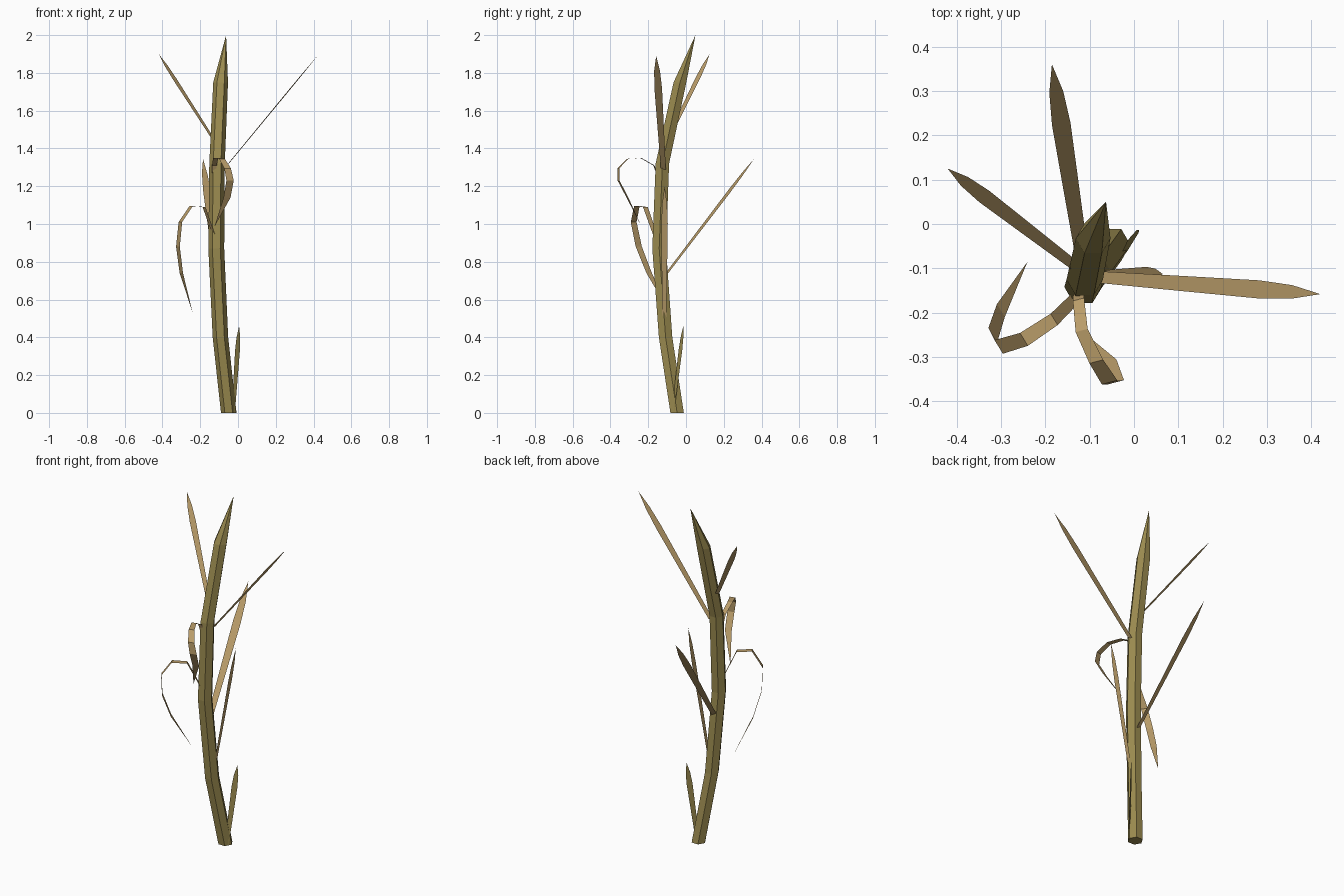
import bpy, bmesh
from math import cos, sin, pi
from mathutils import Vector

if "Cube" in bpy.data.objects:
    bpy.data.objects.remove(bpy.data.objects["Cube"])


def material(name, color):
    m = bpy.data.materials.new(name)
    m.diffuse_color = (*color, 1)
    m.use_nodes = True
    m.node_tree.nodes["Principled BSDF"].inputs["Base Color"].default_value = m.diffuse_color
    return m


STALK = material("dry_stalk", (0.33, 0.26, 0.08))
LEAF = material("dry_leaf", (0.48, 0.33, 0.14))


def finish(bm, name, mat):
    me = bpy.data.meshes.new(name)
    bm.to_mesh(me)
    bm.free()
    me.materials.append(mat)
    ob = bpy.data.objects.new(name, me)
    bpy.context.collection.objects.link(ob)


# Stalk: bent six-sided tube ending in a point
def stalk(rings, tip):
    bm = bmesh.new()
    loops = []
    for x, y, z, r in rings:
        loops.append([bm.verts.new((x + r * cos(i * pi / 3), y + r * sin(i * pi / 3), z))
                      for i in range(6)])
    bm.faces.new(loops[0][::-1])
    for a, b in zip(loops, loops[1:]):
        for i in range(6):
            j = (i + 1) % 6
            bm.faces.new((a[i], a[j], b[j], b[i]))
    top = bm.verts.new(tip)
    for i in range(6):
        bm.faces.new((loops[-1][i], loops[-1][(i + 1) % 6], top))
    finish(bm, "stalk", STALK)


# Leaf: flat ribbon along a path, spread sideways and closing to a tip
def leaf(name, path, side, widths, mat=LEAF):
    bm = bmesh.new()
    side = Vector(side).normalized()
    prev = None
    for p, w in zip(path, widths):
        p = Vector(p)
        pair = (bm.verts.new(p - side * w / 2), bm.verts.new(p + side * w / 2))
        if prev:
            bm.faces.new((prev[0], prev[1], pair[1], pair[0]))
        prev = pair
    bm.faces.new((prev[0], prev[1], bm.verts.new(path[-1])))
    finish(bm, name, mat)


def straight(name, base, tip, side, width, mat=LEAF):
    a, b = Vector(base), Vector(tip)
    path = [a.lerp(b, t) for t in (0, 0.4, 0.72, 0.87, 1)]
    leaf(name, path, side, [width * f for f in (0.65, 0.85, 1, 0.75)], mat)


stalk([(-0.049, -0.047, 0, 0.041), (-0.093, -0.108, 0.40, 0.041),
       (-0.115, -0.142, 0.87, 0.042), (-0.111, -0.125, 1.32, 0.041),
       (-0.092, -0.032, 1.75, 0.039)], (-0.063, 0.05, 2.0))

# Straight rising leaves
straight("right_leaf", (-0.075, -0.12, 1.29), (0.42, -0.158, 1.89), (0.07, 1, -0.1), 0.041)
straight("left_leaf", (-0.125, -0.1, 1.44), (-0.42, 0.125, 1.90), (0.65, 0.78, 0), 0.034)
straight("back_leaf", (-0.11, -0.12, 0.715), (-0.185, 0.36, 1.345), (1, 0.14, -0.45), 0.046)
straight("narrow_leaf", (-0.065, -0.115, 0.50), (0.065, -0.113, 1.20), (0, 1, 0), 0.034)
straight("base_leaf", (-0.025, -0.07, 0.0), (0.006, -0.014, 0.46), (0.8, 0.6, 0), 0.032, STALK)

# Drooping leaves
leaf("left_drooping_leaf",
     [(-0.12, -0.155, 0.92), (-0.18, -0.215, 1.09), (-0.248, -0.26, 1.095),
      (-0.305, -0.277, 1.01), (-0.318, -0.25, 0.88), (-0.30, -0.195, 0.74),
      (-0.24, -0.085, 0.53)],
     (0.52, -0.85, 0), (0.026, 0.03, 0.034, 0.036, 0.038, 0.034))
leaf("front_drooping_leaf",
     [(-0.125, -0.155, 1.27), (-0.125, -0.17, 1.31), (-0.118, -0.24, 1.35),
      (-0.085, -0.31, 1.345), (-0.055, -0.357, 1.295), (-0.042, -0.357, 1.23),
      (-0.058, -0.31, 1.14), (-0.125, -0.235, 0.985)],
     (0.95, 0.25, 0), (0.024, 0.026, 0.028, 0.032, 0.036, 0.04, 0.038))
